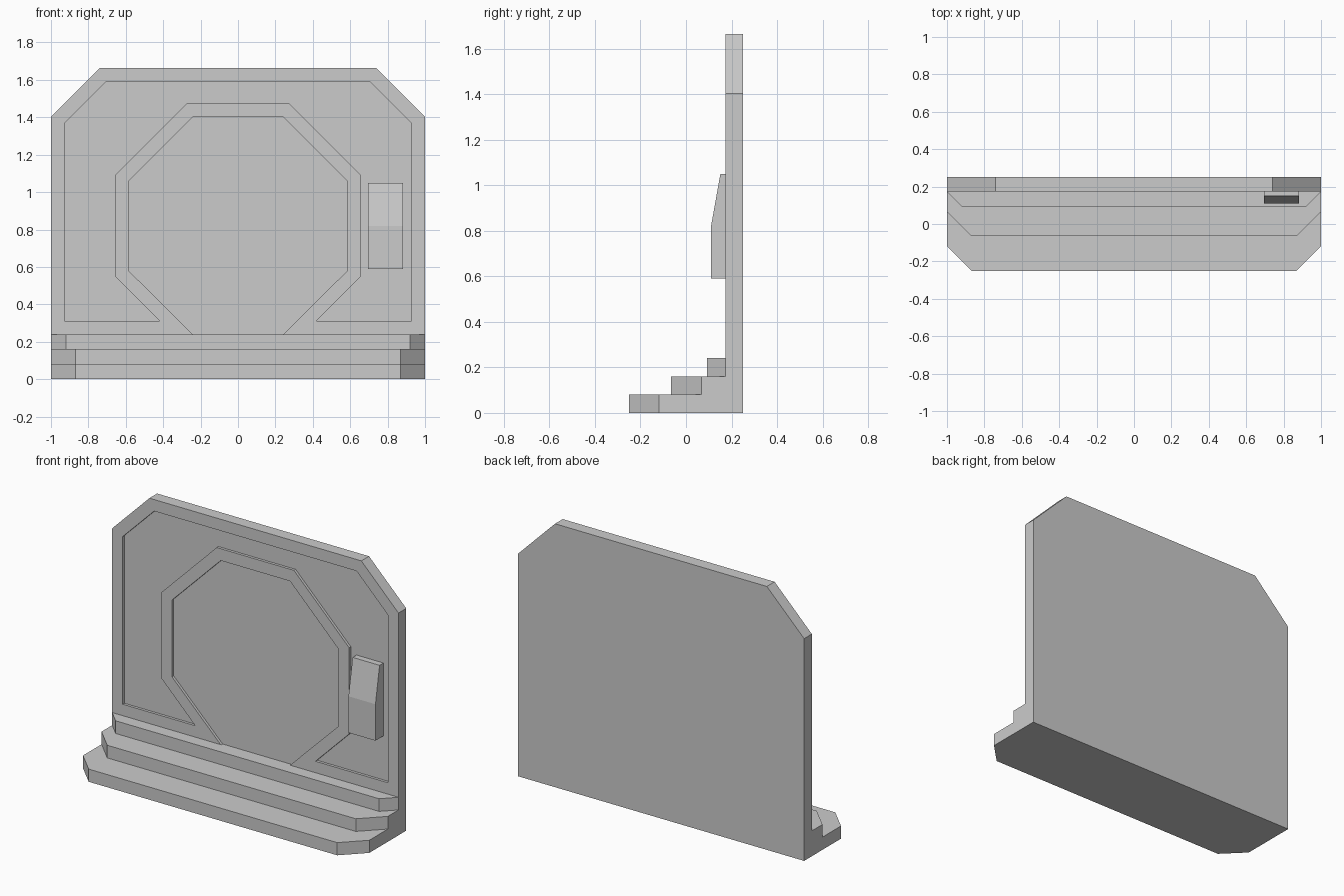
import bpy, bmesh
from mathutils import Vector

if "Cube" in bpy.data.objects:
    bpy.data.objects.remove(bpy.data.objects["Cube"])

FRONT, BACK, DEPTH = 0.173, 0.25, 0.017


def prism(name, profile, axis, lo, hi):
    """Extrude a 2D profile (remaining axes in xyz order) along an axis."""
    def place(p, h):
        c = list(p)
        c.insert("xyz".index(axis), h)
        return c
    bm = bmesh.new()
    face = bm.faces.new([bm.verts.new(place(p, lo)) for p in profile])
    ext = bmesh.ops.extrude_face_region(bm, geom=[face], use_keep_orig=True)
    move = Vector(place((0, 0), hi - lo))
    verts = [g for g in ext["geom"] if isinstance(g, bmesh.types.BMVert)]
    bmesh.ops.translate(bm, verts=verts, vec=move)
    bmesh.ops.recalc_face_normals(bm, faces=bm.faces[:])
    mesh = bpy.data.meshes.new(name)
    bm.to_mesh(mesh)
    bm.free()
    obj = bpy.data.objects.new(name, mesh)
    bpy.context.collection.objects.link(obj)
    return obj


def mirrored(half):
    """Close a right-hand half outline by mirroring it across x = 0."""
    return half + [(-x, b) for x, b in reversed(half)]


# Wall slab with clipped top corners
wall = prism("wall", mirrored([(1, 0), (1, 1.403), (0.74, 1.663)]), "y", FRONT, BACK)

# Shallow recesses: the panel around the door ring, and the octagonal door
panel = mirrored([(0.42, 0.312), (0.927, 0.312), (0.927, 1.37), (0.707, 1.59)])
ring = mirrored([(0.27, 1.477), (0.655, 1.092), (0.655, 0.547)])
ring = [(-x, z) for x, z in ring]
# the ring outline runs from lower left, over the top, to lower right
ring = sorted(ring[:3], key=lambda p: p[1]) + sorted(ring[3:], key=lambda p: -p[1])
door = mirrored([(0.24, 0.238), (0.582, 0.577), (0.582, 1.062), (0.242, 1.402)])
for name, outline in (("panel_cutter", panel + ring), ("door_cutter", door)):
    cutter = prism(name, outline, "y", FRONT - 0.1, FRONT + DEPTH)
    cutter.hide_render = True
    mod = wall.modifiers.new(name, "BOOLEAN")
    mod.operation = "DIFFERENCE"
    mod.solver = "EXACT"
    mod.object = cutter
    bpy.context.view_layer.objects.active = wall
    bpy.ops.object.modifier_apply(modifier=mod.name)
    bpy.data.objects.remove(cutter)

# Three stacked steps with clipped front corners
for i, (y, clip) in enumerate(((-0.25, 0.132), (-0.065, 0.132), (0.093, 0.08))):
    outline = mirrored([(1 - clip, y), (1, y + clip), (1, FRONT)])
    prism(f"step_{i + 1}", outline, "z", 0.08 * i, 0.08 * (i + 1))

# Control box with a sloped upper face, seated on the recessed panel
prism("control_box", [(0.11, 0.59), (0.11, 0.82), (0.151, 1.05),
                      (FRONT + DEPTH, 1.05), (FRONT + DEPTH, 0.59)], "x", 0.695, 0.883)
